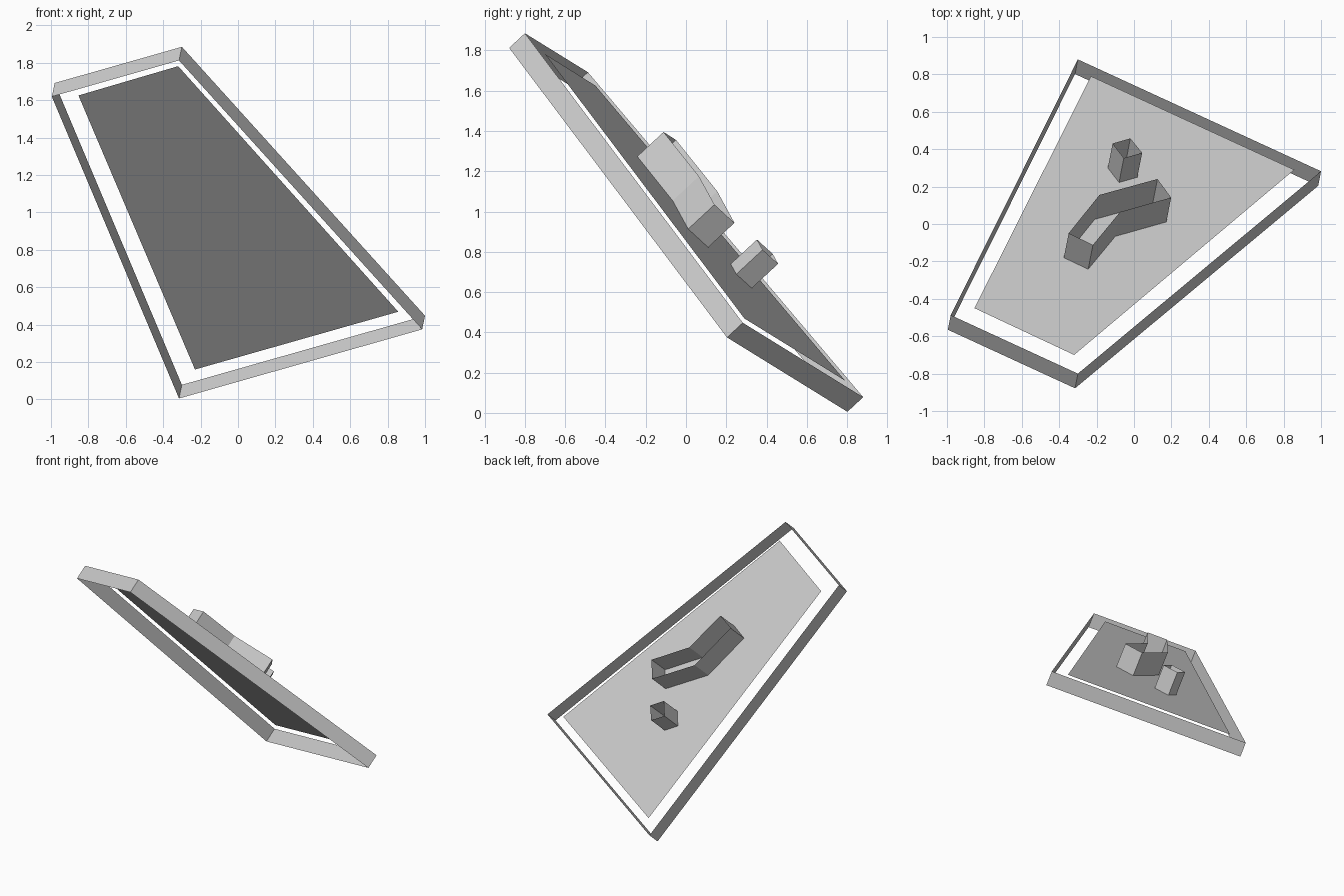
import bpy
import bmesh
from mathutils import Vector

if "Cube" in bpy.data.objects:
    bpy.data.objects.remove(bpy.data.objects["Cube"])

# Tilted plane of the board: NORMAL . p = OFFSET
NORMAL = Vector((0.142, 0.725, 0.674)).normalized()
OFFSET = 0.648


def lift(x, y):
    """Put a top-view point onto the tilted plane."""
    return Vector((x, y, (OFFSET - NORMAL.x * x - NORMAL.y * y) / NORMAL.z))


def finish(name, bm):
    mesh = bpy.data.meshes.new(name)
    bm.to_mesh(mesh)
    bm.free()
    obj = bpy.data.objects.new(name, mesh)
    bpy.context.collection.objects.link(obj)
    return obj


def wall(name, outline, depth):
    """Open-ended wall standing on the plane along a closed outline."""
    bm = bmesh.new()
    base = [bm.verts.new(lift(*p)) for p in outline]
    top = [bm.verts.new(v.co + NORMAL * depth) for v in base]
    for i in range(len(base)):
        j = (i + 1) % len(base)
        bm.faces.new((base[i], base[j], top[j], top[i]))
    if depth < 0:
        bmesh.ops.reverse_faces(bm, faces=bm.faces[:])
    return finish(name, bm)


def sheet(name, outline):
    bm = bmesh.new()
    bm.faces.new([bm.verts.new(lift(*p)) for p in outline])
    return finish(name, bm)


# Tapered outer rim, reaching forward from the panel plane
wall("rim", [(-0.30, -0.80), (1.0, 0.282), (-0.30, 0.88), (-0.98, -0.487)], -0.108)

# Flat inner panel with an open gap around it
sheet("panel", [(-0.32, -0.70), (0.857, 0.29), (-0.23, 0.79), (-0.853, -0.45)])

# Bent open tube on the back
wall("bent_tube", [(-0.375, -0.18), (-0.245, -0.242), (-0.10, -0.066),
                   (0.173, 0.011), (0.10, 0.11), (-0.21, 0.025)], 0.18)

# Small square open tube on the back
wall("small_tube", [(-0.08, 0.222), (0.018, 0.25), (-0.045, 0.327), (-0.14, 0.30)], 0.18)
